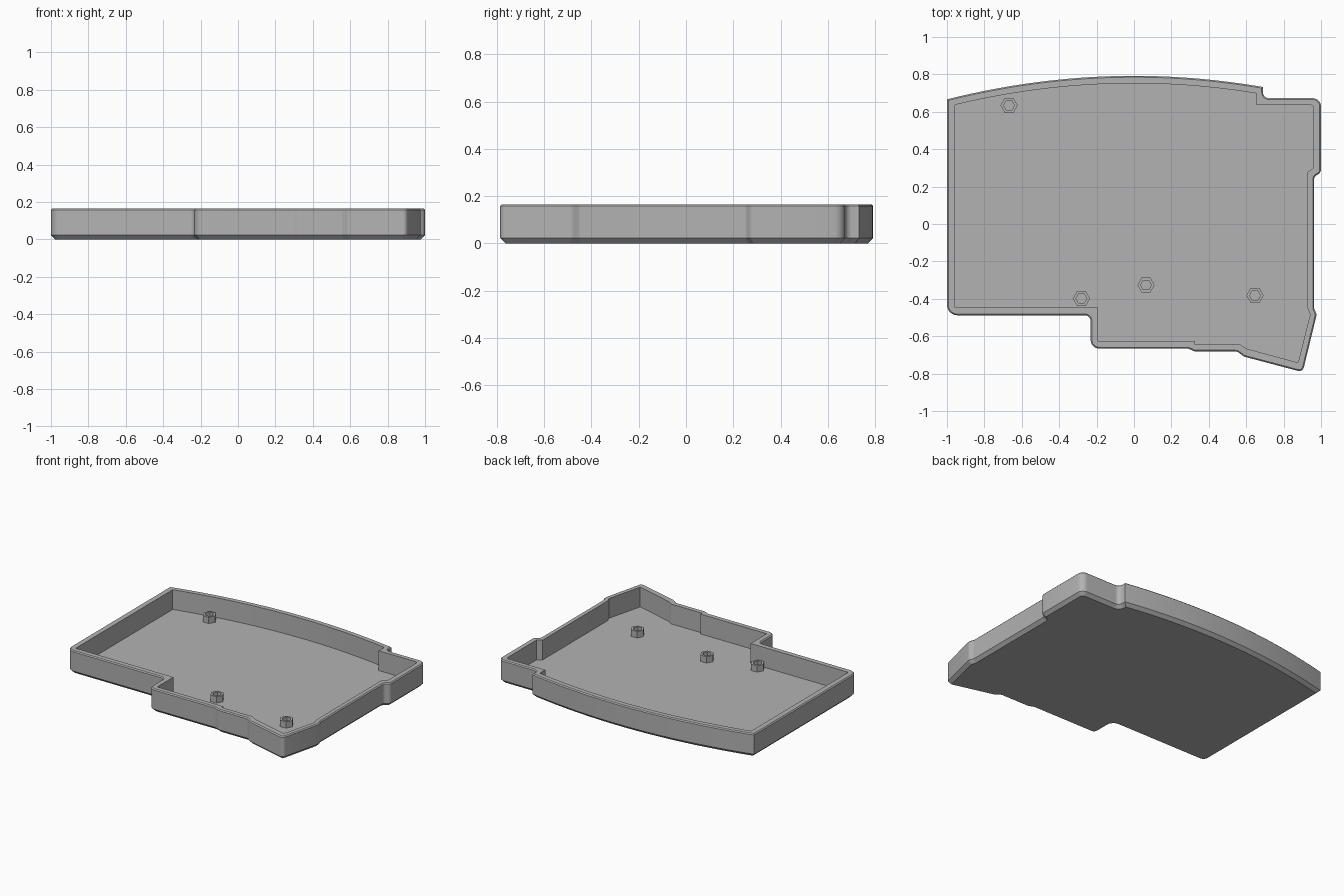
import bpy, bmesh, math
from mathutils import Vector

cube = bpy.data.objects.get("Cube")
if cube:
    bpy.data.objects.remove(cube)

HEIGHT, FLOOR, CHAMFER, RIM = 0.165, 0.025, 0.022, 0.007

grey = bpy.data.materials.new("plain grey")
grey.use_nodes = True
grey.diffuse_color = (0.45, 0.45, 0.45, 1)
grey.node_tree.nodes["Principled BSDF"].inputs["Base Color"].default_value = (0.45, 0.45, 0.45, 1)


def rounded(corners, steps=6):
    """Replace each (x, y, radius) corner by a tangent arc."""
    pts = []
    n = len(corners)
    for i, (x, y, r) in enumerate(corners):
        p = Vector((x, y))
        if r == 0:
            pts.append(p)
            continue
        a = (Vector(corners[i - 1][:2]) - p).normalized()
        b = (Vector(corners[(i + 1) % n][:2]) - p).normalized()
        half = a.angle(b) / 2
        centre = p + (a + b).normalized() * (r / math.sin(half))
        start = p + a * (r / math.tan(half)) - centre
        end = p + b * (r / math.tan(half)) - centre
        sweep = start.angle_signed(end)
        for k in range(steps + 1):
            t = -sweep * k / steps
            c, s = math.cos(t), math.sin(t)
            pts.append(centre + Vector((start.x * c - start.y * s, start.x * s + start.y * c)))
    return pts


def inset(pts, d):
    """Mitred inward offset of a counterclockwise outline."""
    out = []
    for i, p in enumerate(pts):
        a = (p - pts[i - 1]).normalized()
        b = (pts[(i + 1) % len(pts)] - p).normalized()
        na, nb = Vector((-a.y, a.x)), Vector((-b.y, b.x))
        out.append(p + (na + nb) * (d / (1 + na.dot(nb))))
    return out


def back_curve(x0, x1, peak, steps=40):
    """Bowed back edge, running from right to left."""
    xs = [x0 + (x1 - x0) * k / steps for k in range(steps + 1)]
    return [(x, peak - 0.1255 * x * x, 0) for x in xs]


def ring(bm, pts, z):
    return [bm.verts.new((p.x, p.y, z)) for p in pts]


def bridge(bm, low, high):
    for i in range(len(low)):
        j = (i + 1) % len(low)
        bm.faces.new((low[i], low[j], high[j], high[i]))


def cap_between(bm, outer, inner):
    edges = []
    for loop in (outer, inner):
        for i in range(len(loop)):
            pair = (loop[i - 1], loop[i])
            edges.append(bm.edges.get(pair) or bm.edges.new(pair))
    bmesh.ops.triangle_fill(bm, edges=edges, use_beauty=True, normal=(0, 0, 1))


def finish(bm, name):
    bmesh.ops.recalc_face_normals(bm, faces=bm.faces)
    mesh = bpy.data.meshes.new(name)
    bm.to_mesh(mesh)
    bm.free()
    mesh.materials.append(grey)
    obj = bpy.data.objects.new(name, mesh)
    bpy.context.collection.objects.link(obj)
    bpy.ops.object.select_all(action="DESELECT")
    obj.select_set(True)
    bpy.context.view_layer.objects.active = obj
    bpy.ops.object.shade_smooth_by_angle(angle=math.radians(30))
    return obj


# Outer wall outline, counterclockwise from the front left notch
outer = rounded([
    (-1, -0.488, 0.055), (-0.232, -0.488, 0.03), (-0.232, -0.666, 0.045),
    (0.29, -0.666, 0.04), (0.325, -0.682, 0.04), (0.552, -0.682, 0.03),
    (0.588, -0.709, 0.03), (0.902, -0.792, 0.026), (0.977, -0.484, 0.03),
    (0.963, -0.452, 0.03), (0.963, 0.253, 0.025), (1, 0.275, 0.03),
    (1, 0.673, 0.045), (0.69, 0.673, 0.03),
] + back_curve(0.69, -1, 0.792))

# Inner wall outline, mostly with sharp corners
inner = rounded([
    (-0.957, -0.447, 0), (-0.193, -0.447, 0), (-0.193, -0.627, 0),
    (0.325, -0.627, 0), (0.325, -0.644, 0), (0.567, -0.644, 0),
    (0.6, -0.666, 0), (0.877, -0.741, 0), (0.942, -0.484, 0),
    (0.928, -0.45, 0), (0.928, 0.278, 0), (0.961, 0.3, 0),
    (0.961, 0.636, 0.018), (0.656, 0.636, 0),
] + back_curve(0.656, -0.957, 0.752))

# Tray: chamfered base, wall, softened rim, inner wall and floor
bm = bmesh.new()
levels = [
    ring(bm, inset(outer, CHAMFER), 0),
    ring(bm, outer, CHAMFER),
    ring(bm, outer, HEIGHT - RIM),
    ring(bm, inset(outer, RIM), HEIGHT),
]
for low, high in zip(levels, levels[1:]):
    bridge(bm, low, high)
bm.faces.new(levels[0][::-1])
floor_ring, lip_ring = ring(bm, inner, FLOOR), ring(bm, inner, HEIGHT)
bridge(bm, floor_ring, lip_ring)
bm.faces.new(floor_ring)
cap_between(bm, levels[3], lip_ring)
finish(bm, "tray")

# Hexagonal standoffs with hexagonal sockets
for i, (x, y) in enumerate([(-0.668, 0.634), (-0.281, -0.398), (0.064, -0.326), (0.647, -0.382)]):
    def hexagon(r):
        return [Vector((x + r * math.cos(k * math.pi / 3), y + r * math.sin(k * math.pi / 3)))
                for k in range(6)]
    bm = bmesh.new()
    stack = [ring(bm, hexagon(r), z) for r, z in (
        (0.046, FLOOR - 0.005), (0.046, FLOOR + 0.045), (0.029, FLOOR + 0.045), (0.029, FLOOR + 0.002))]
    for low, high in zip(stack, stack[1:]):
        bridge(bm, low, high)
    bm.faces.new(stack[0])
    bm.faces.new(stack[3])
    finish(bm, f"standoff_{i + 1}")
